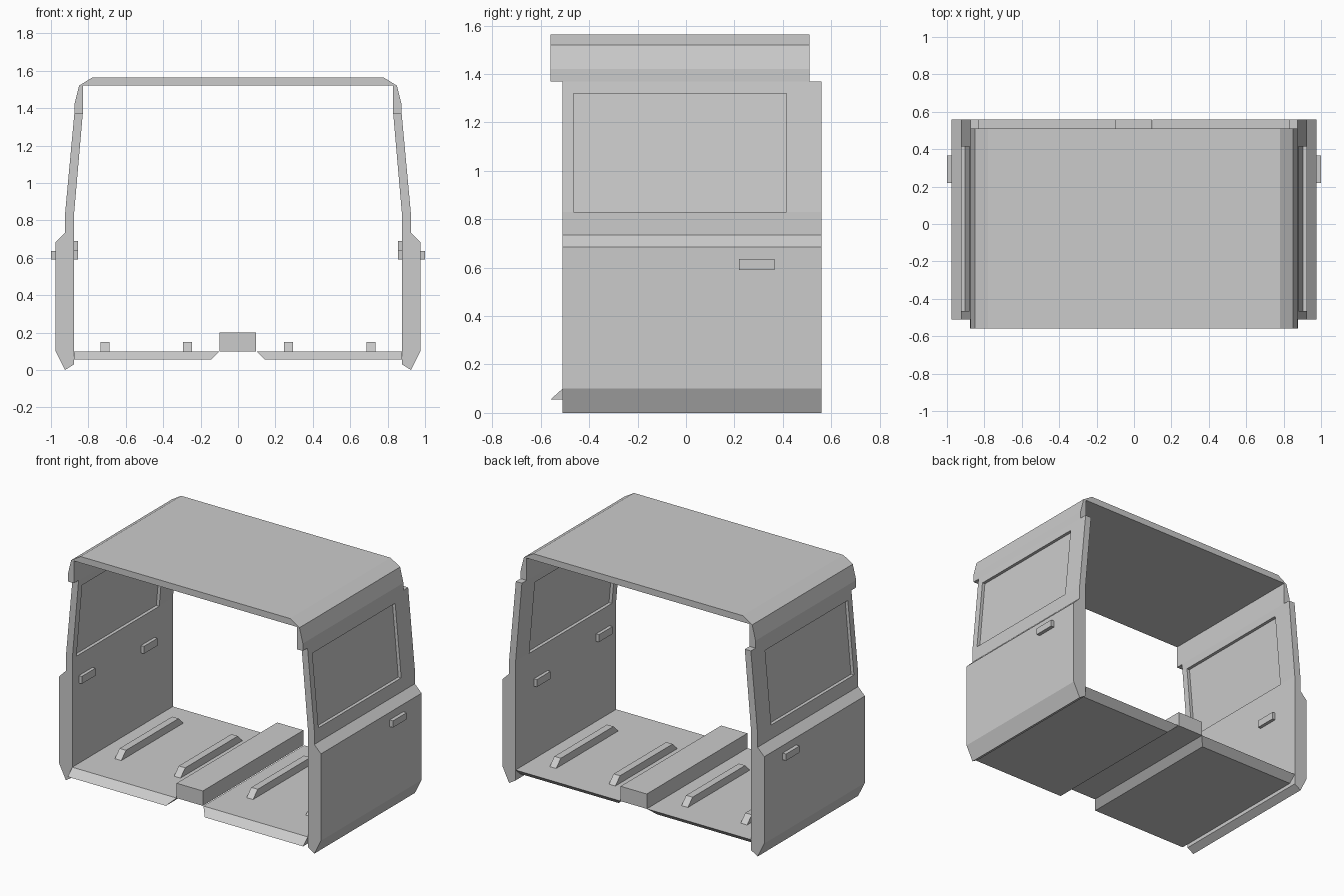
import bpy, bmesh
from mathutils import Vector

if "Cube" in bpy.data.objects:
    bpy.data.objects.remove(bpy.data.objects["Cube"])


def prism(name, profile, axis, a, b, shear=0.0, mirror=False):
    """Extrude a profile: axis 'y' takes (x, z) points, axis 'x' takes (y, z) points."""
    bm = bmesh.new()
    put = (lambda p, t: (p[0], t, p[1])) if axis == 'y' else (lambda p, t: (t, p[0], p[1]))
    face = bm.faces.new([bm.verts.new(put(p, a)) for p in profile])
    ext = bmesh.ops.extrude_face_region(bm, geom=[face])['geom']
    step = Vector(put((0, 0), b - a))
    bmesh.ops.translate(bm, vec=step, verts=[v for v in ext if isinstance(v, bmesh.types.BMVert)])
    # lean the ends along y with height
    if shear:
        z0 = min(p[1] for p in profile)
        for v in bm.verts:
            v.co.y += (v.co.z - z0) * shear
    bmesh.ops.recalc_face_normals(bm, faces=bm.faces)
    mesh = bpy.data.meshes.new(name)
    bm.to_mesh(mesh)
    bm.free()
    ob = bpy.data.objects.new(name, mesh)
    bpy.context.collection.objects.link(ob)
    if mirror:
        ob.modifiers.new("mirror", 'MIRROR').use_mirror_merge = False
    return ob


def box(name, x, y, z, mirror=True):
    return prism(name, [(x[0], z[0]), (x[1], z[0]), (x[1], z[1]), (x[0], z[1])],
                 'y', y[0], y[1], mirror=mirror)


WIN_Y = (-0.465, 0.415)
WIN_Z = (0.83, 1.32)

# Side doors with a window opening
door = prism("side_door", [(0.925, 0), (0.975, 0.10), (0.975, 0.685), (0.925, 0.735),
                           (0.925, 0.83), (0.875, 1.37), (0.83, 1.37), (0.877, 0.83),
                           (0.877, 0.03)], 'y', -0.51, 0.56)
cutter = box("window_cutter", (0.7, 1.2), WIN_Y, WIN_Z, mirror=False)
cutter.hide_render = True
cutter.hide_viewport = True
cut = door.modifiers.new("window", 'BOOLEAN')
cut.operation = 'DIFFERENCE'
cut.solver = 'EXACT'
cut.object = cutter
door.modifiers.new("mirror", 'MIRROR').use_mirror_merge = False

# Window panes set midway in the door thickness
prism("window_pane", [(0.903, 0.83), (0.899, 0.83), (0.855, 1.32), (0.859, 1.32)],
      'y', *WIN_Y, mirror=True)

# Roof shell with chamfered shoulders
half = [(0.83, 1.52), (0.83, 1.37), (0.875, 1.37), (0.875, 1.42), (0.85, 1.52), (0.78, 1.563)]
prism("roof", half + [(-x, z) for x, z in reversed(half)], 'y', -0.56, 0.51)

# Floor plates, leaning at both ends, with a bevelled inner edge
prism("floor_plate", [(0.145, 0.055), (0.877, 0.055), (0.877, 0.10), (0.10, 0.10)],
      'y', -0.56, 0.51, shear=0.05 / 0.045, mirror=True)

# Centre tunnel
box("centre_tunnel", (-0.10, 0.095), (-0.51, 0.56), (0.10, 0.20), mirror=False)

# Seat rails
for i, x in enumerate((0.27, 0.711)):
    prism(f"seat_rail_{i + 1}", [(-0.26, 0.10), (0.40, 0.10), (0.35, 0.15), (-0.21, 0.15)],
          'x', x - 0.024, x + 0.024, mirror=True)

# Door handles: outside, inside rear and inside front
box("outer_handle", (0.975, 1.0), (0.22, 0.365), (0.59, 0.635))
box("inner_rear_handle", (0.855, 0.877), (0.22, 0.365), (0.59, 0.64))
box("inner_front_handle", (0.855, 0.877), (-0.44, -0.295), (0.64, 0.69))
